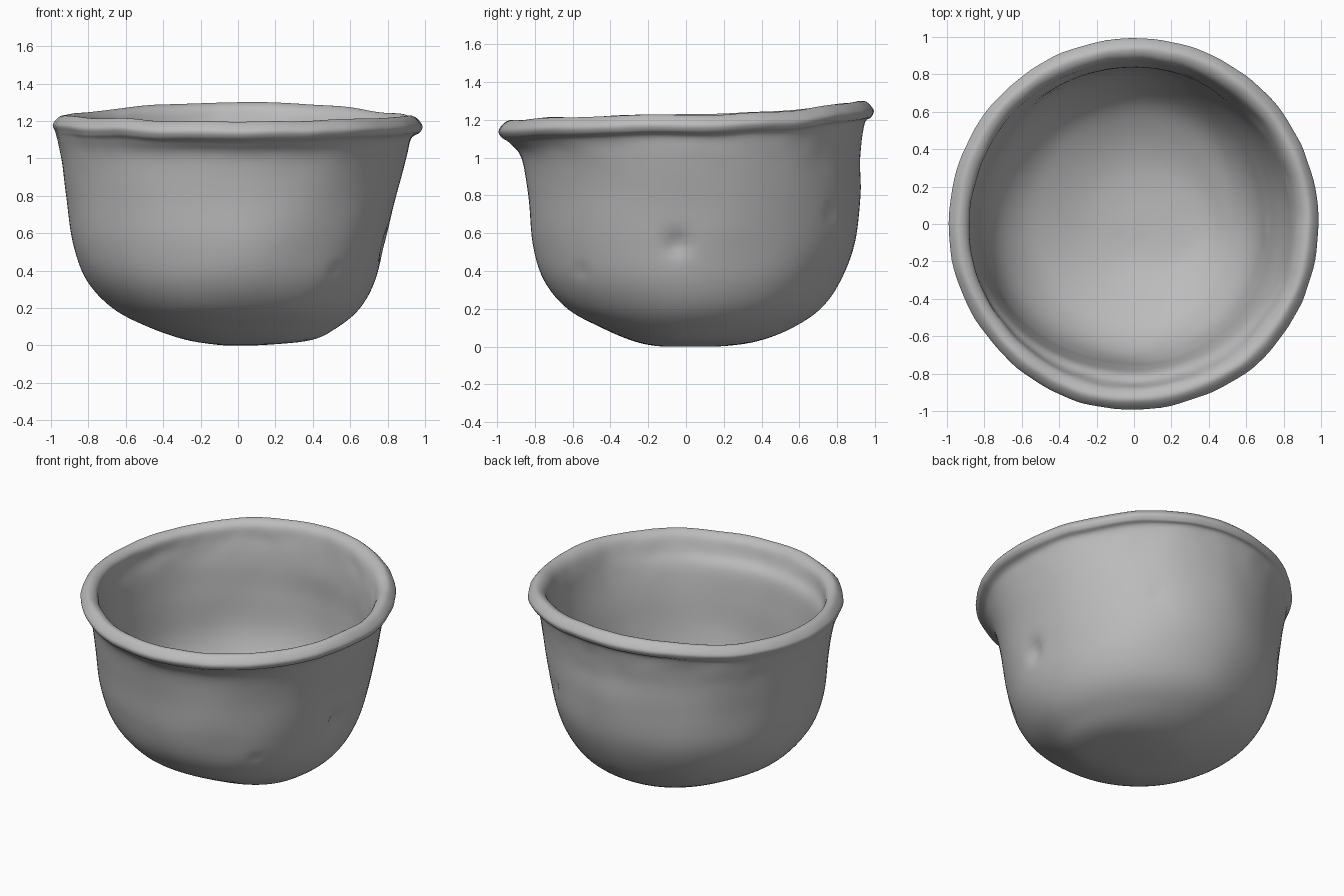
import bpy
import bmesh
from math import cos, sin, tau, exp
from mathutils import Vector, noise

default = bpy.data.objects.get("Cube")
if default:
    bpy.data.objects.remove(default)

SEGMENTS = 128      # steps around the bowl
STEPS = 6           # smooth steps between profile points
WALL = 0.91         # inner radius as a share of the outer radius
FLOOR = 0.07

# Outer wall radius at each height, one list per side of the lopsided bowl
HEIGHTS = [0.003, 0.03, 0.1, 0.2, 0.35, 0.55, 0.8, 1.0]
SIDES = {
    "left":  dict(radii=[0.15, 0.40, 0.54, 0.65, 0.735, 0.79, 0.845, 0.90], neck=0.93, top=1.225),
    "back":  dict(radii=[0.20, 0.38, 0.56, 0.71, 0.815, 0.895, 0.92, 0.92], neck=0.945, top=1.30),
    "right": dict(radii=[0.10, 0.28, 0.48, 0.67, 0.81, 0.885, 0.915, 0.945], neck=0.97, top=1.23),
    "front": dict(radii=[0.15, 0.28, 0.45, 0.63, 0.75, 0.81, 0.835, 0.87], neck=0.93, top=1.195),
}
RIM = 0.99

# Small finger dents: centre, width, depth
DENTS = [
    (Vector((0.79, -0.05, 0.54)), 0.06, 0.035),
    (Vector((0.45, 0.76, 0.71)), 0.03, 0.02),
    (Vector((0.53, -0.56, 0.40)), 0.03, 0.015),
]


def side_profile(radii, neck, top):
    """Section from the outer base, over the rolled lip, to the inner floor."""
    outer = [Vector((r, z)) for r, z in zip(radii, HEIGHTS)]
    lip = [
        Vector((neck, top - 0.12)),
        Vector((RIM - 0.01, top - 0.085)),
        Vector((RIM, top - 0.045)),
        Vector((RIM - 0.05, top)),
        Vector((RIM - 0.105, top - 0.03)),
        Vector((neck * WALL, top - 0.12)),
    ]
    inner = [Vector((r * WALL, FLOOR + z * 0.93)) for r, z in zip(radii, HEIGHTS)]
    base = [Vector((0, 0))]
    floor = [Vector((0, FLOOR))]
    return base + outer + lip + inner[::-1] + floor


def smooth_path(points):
    """Pass a smooth curve through the profile points."""
    path = []
    last = len(points) - 1
    for i in range(last):
        a, b = points[max(i - 1, 0)], points[i]
        c, d = points[i + 1], points[min(i + 2, last)]
        for s in range(STEPS):
            t = s / STEPS
            path.append(b + (c - a) * t / 2
                        + (a * 2 - b * 5 + c * 4 - d) * t * t / 2
                        + (b * 3 - a - c * 3 + d) * t ** 3 / 2)
    return path + [points[-1]]


profiles = {name: smooth_path(side_profile(**side)) for name, side in SIDES.items()}


def blended_point(row, angle):
    """Mix the two nearest side profiles and add hand-made unevenness."""
    c, s = cos(angle), sin(angle)
    along_x = profiles["left" if c > 0 else "right"][row]
    along_y = profiles["back" if s > 0 else "front"][row]
    r, z = along_x * c * c + along_y * s * s
    point = Vector((r * c, r * s, z))
    outward = Vector((c, s, 0))
    lip_amount = max(0.0, min(1.0, (z - 0.9) / 0.25))
    wobble = 0.008 * noise.noise(point * 3) + 0.005 * lip_amount * noise.noise(point * 9)
    point += outward * wobble * min(1.0, r * 2)
    point.z += 0.012 * lip_amount * noise.noise(outward * 3)
    for centre, width, depth in DENTS:
        distance = (point - centre).length
        point -= outward * depth * exp(-(distance / width) ** 2)
    return point


# Bowl: one closed skin wrapped around the profile
bm = bmesh.new()
row_count = len(profiles["front"])
rings = [
    [bm.verts.new(blended_point(row, tau * k / SEGMENTS)) for k in range(SEGMENTS)]
    for row in range(1, row_count - 1)
]
for lower, upper in zip(rings, rings[1:]):
    for k in range(SEGMENTS):
        n = (k + 1) % SEGMENTS
        bm.faces.new((lower[k], lower[n], upper[n], upper[k]))

# Close the base and the inner floor with fans
base_centre = bm.verts.new((0, 0, 0))
floor_centre = bm.verts.new((0, 0, FLOOR))
for k in range(SEGMENTS):
    n = (k + 1) % SEGMENTS
    bm.faces.new((base_centre, rings[0][n], rings[0][k]))
    bm.faces.new((floor_centre, rings[-1][k], rings[-1][n]))
bmesh.ops.recalc_face_normals(bm, faces=bm.faces)

mesh = bpy.data.meshes.new("bowl")
bm.to_mesh(mesh)
bm.free()
mesh.shade_smooth()
bowl = bpy.data.objects.new("bowl", mesh)
bpy.context.collection.objects.link(bowl)

# Plain grey clay
clay = bpy.data.materials.new("grey clay")
clay.use_nodes = True
colour = (0.5, 0.5, 0.5, 1.0)
clay.diffuse_color = colour
clay.node_tree.nodes["Principled BSDF"].inputs["Base Color"].default_value = colour
mesh.materials.append(clay)
